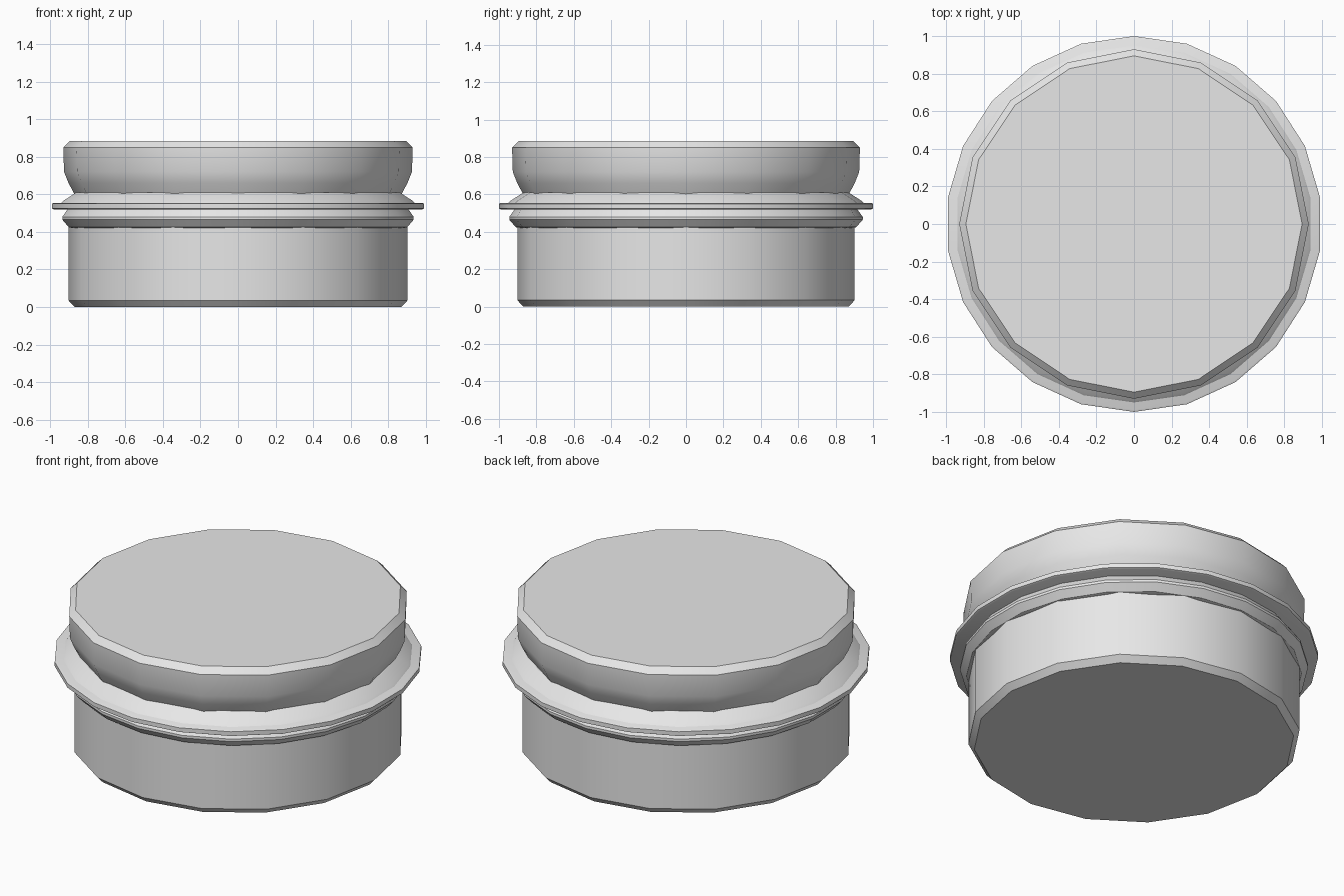
import bpy
import bmesh
from math import sin, cos, tau

cube = bpy.data.objects.get("Cube")
if cube:
    bpy.data.objects.remove(cube, do_unlink=True)

# One plain grey for the whole jar
GREY = (0.8, 0.8, 0.8, 1)
grey = bpy.data.materials.new("light grey")
grey.use_nodes = True
grey.diffuse_color = GREY
grey.node_tree.nodes["Principled BSDF"].inputs["Base Color"].default_value = GREY


def turned(name, profile, sides):
    """Turn a (radius, height) profile, bottom to top, with a corner on +y."""
    bm = bmesh.new()
    rings = [[bm.verts.new((r * sin(tau * i / sides), r * cos(tau * i / sides), z))
              for i in range(sides)] for r, z in profile]
    for low, high in zip(rings, rings[1:]):
        for i in range(sides):
            j = (i + 1) % sides
            bm.faces.new((low[i], low[j], high[j], high[i]))
    bm.faces.new(rings[0])
    bm.faces.new(rings[-1])
    bmesh.ops.recalc_face_normals(bm, faces=bm.faces)
    mesh = bpy.data.meshes.new(name)
    bm.to_mesh(mesh)
    bm.free()
    mesh.materials.append(grey)
    obj = bpy.data.objects.new(name, mesh)
    bpy.context.collection.objects.link(obj)
    bpy.ops.object.select_all(action='DESELECT')
    obj.select_set(True)
    bpy.context.view_layer.objects.active = obj
    bpy.ops.object.shade_smooth_by_angle(angle=0.5)
    return obj


# Jar body with a chamfered base
turned("jar_body", [(0.87, 0), (0.902, 0.035), (0.902, 0.45)], 16)

# Bead below the rim
turned("lower_bead", [(0.89, 0.42), (0.91, 0.425), (0.945, 0.465),
                      (0.945, 0.48), (0.915, 0.522)], 22)

# Thin projecting rim
turned("rim_flange", [(0.99, 0.52), (1.0, 0.525), (1.0, 0.55), (0.99, 0.555)], 22)

# Sloped shoulder between rim and lid
turned("shoulder", [(0.955, 0.55), (0.94, 0.565), (0.87, 0.61)], 22)

# Lid, tapering down to the neck, with a chamfered top
turned("lid", [(0.87, 0.6), (0.902, 0.66), (0.926, 0.72),
               (0.93, 0.85), (0.895, 0.885)], 16)
